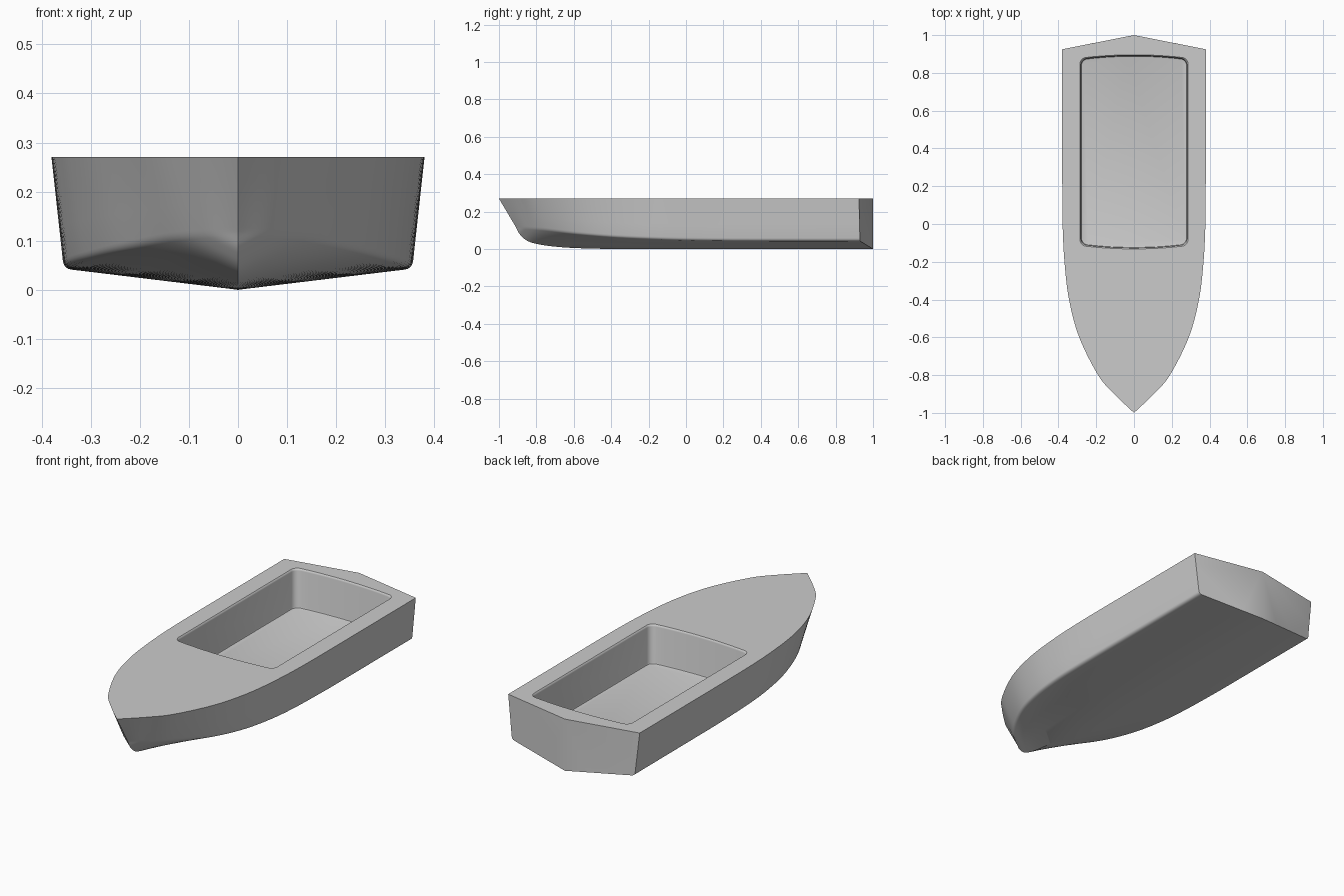
import bpy, bmesh, math
from mathutils import Vector

if "Cube" in bpy.data.objects:
    bpy.data.objects.remove(bpy.data.objects["Cube"])

DECK = 0.27
# Stations bow to stern: sheer x,y | chine x,y,z | keel y,z
STATIONS = [
    (0.000, -1.00, 0.000, -0.910, 0.118, -0.910, 0.118),
    (0.105, -0.90, 0.070, -0.850, 0.112, -0.885, 0.075),
    (0.190, -0.80, 0.150, -0.750, 0.103, -0.830, 0.036),
    (0.290, -0.60, 0.250, -0.570, 0.080, -0.700, 0.013),
    (0.344, -0.40, 0.310, -0.380, 0.063, -0.520, 0.003),
    (0.368, -0.20, 0.340, -0.190, 0.053, -0.270, 0.000),
    (0.378, 0.00, 0.351, 0.000, 0.047, 0.000, 0.000),
    (0.380, 0.25, 0.355, 0.250, 0.044, 0.250, 0.000),
    (0.380, 0.925, 0.355, 0.930, 0.043, 1.000, 0.000),
]


def spline(rows, steps):
    """Smooth interpolation through rows of numbers."""
    out = []
    for i in range(len(rows) - 1):
        if i == len(rows) - 2:
            out.append(rows[i])
            continue
        a, b = rows[i], rows[i + 1]
        p = rows[i - 1] if i else [2 * u - v for u, v in zip(a, b)]
        n = rows[i + 2] if i < len(rows) - 3 else rows[i + 1]
        for s in range(steps):
            t = s / steps
            out.append([0.5 * (2 * B + (C - A) * t + (2 * A - 5 * B + 4 * C - D) * t * t
                               + (3 * B - A - 3 * C + D) * t ** 3)
                        for A, B, C, D in zip(p, a, b, n)])
    out.append(rows[-1])
    return out


def section(r):
    """Half cross-section: keel, rounded chine, sheer."""
    sheer, chine = Vector((r[0], r[1], DECK)), Vector(r[2:5])
    keel = Vector((0, r[5], r[6]))
    lo = chine.lerp(keel, min(0.35, 0.016 / max((keel - chine).length, 1e-4)))
    hi = chine.lerp(sheer, 0.07)
    pts = [keel, keel.lerp(lo, 0.33), keel.lerp(lo, 0.67)]
    for k in range(6):
        t = k / 5
        pts.append(lo * (1 - t) ** 2 + chine * 2 * t * (1 - t) + hi * t * t)
    return pts + [hi.lerp(sheer, 0.33), hi.lerp(sheer, 0.67), sheer]


def finish(bm, name):
    bmesh.ops.recalc_face_normals(bm, faces=bm.faces)
    me = bpy.data.meshes.new(name)
    bm.to_mesh(me)
    bm.free()
    ob = bpy.data.objects.new(name, me)
    bpy.context.collection.objects.link(ob)
    return ob


# Hull: lofted half, transom and deck, then mirrored
bm = bmesh.new()
rings = [[bm.verts.new(p) for p in section(r)] for r in spline(STATIONS, 7)]
for a, b in zip(rings, rings[1:]):
    for i in range(len(a) - 1):
        bm.faces.new((a[i], a[i + 1], b[i + 1], b[i]))
stern_top = bm.verts.new((0, 1, DECK))
bm.faces.new(rings[-1] + [stern_top])
bm.faces.new([r[-1] for r in rings] + [stern_top])
bmesh.ops.remove_doubles(bm, verts=bm.verts, dist=1e-5)
bmesh.ops.mirror(bm, geom=bm.verts[:] + bm.edges[:] + bm.faces[:], axis='X', merge_dist=1e-5)
bmesh.ops.remove_doubles(bm, verts=bm.verts, dist=1e-5)
hull = finish(bm, "boat_hull")


def well_outline(off, z):
    """Rounded rectangle with gently bowed ends."""
    w, h, rad = 0.28 + off, 0.49 + off, 0.03
    pts = []
    for q, (sx, sy) in enumerate(((1, 1), (-1, 1), (-1, -1), (1, -1))):
        for k in range(6):
            a = math.pi / 2 * (q + k / 5)
            pts.append((sx * (w - rad) + rad * math.cos(a), sy * (h - rad) + rad * math.sin(a)))
        if q in (0, 2):
            pts += [(sx * (w - rad) * (1 - j / 6), sy * h) for j in range(1, 12)]
    out = []
    for x, y in pts:
        bow = 0.018 * (1 - (x / w) ** 2) * y / h
        out.append((x, y + bow + 0.382, z))
    return out


# Cockpit cutter: filleted floor, straight walls, eased rim
bm = bmesh.new()
levels = [(-0.008, 0.065), (-0.002, 0.067), (0, 0.073), (0, 0.260),
          (0.002, 0.266), (0.007, 0.270), (0.007, 0.32)]
loops = [[bm.verts.new(p) for p in well_outline(o, z)] for o, z in levels]
for a, b in zip(loops, loops[1:]):
    for i in range(len(a)):
        j = (i + 1) % len(a)
        bm.faces.new((a[i], a[j], b[j], b[i]))
bm.faces.new(loops[0])
bm.faces.new(loops[-1])
# nudge the rim loop off the deck plane
for v in loops[5]:
    v.co.z += 0.001
cutter = finish(bm, "cockpit_cutter")
cutter.hide_render = True

# Cut the cockpit and shade
mod = hull.modifiers.new("cockpit", 'BOOLEAN')
mod.operation = 'DIFFERENCE'
mod.solver = 'EXACT'
mod.object = cutter
bpy.context.view_layer.objects.active = hull
hull.select_set(True)
bpy.ops.object.modifier_apply(modifier=mod.name)
bpy.data.objects.remove(cutter)
bpy.ops.object.shade_smooth_by_angle(angle=math.radians(30))
